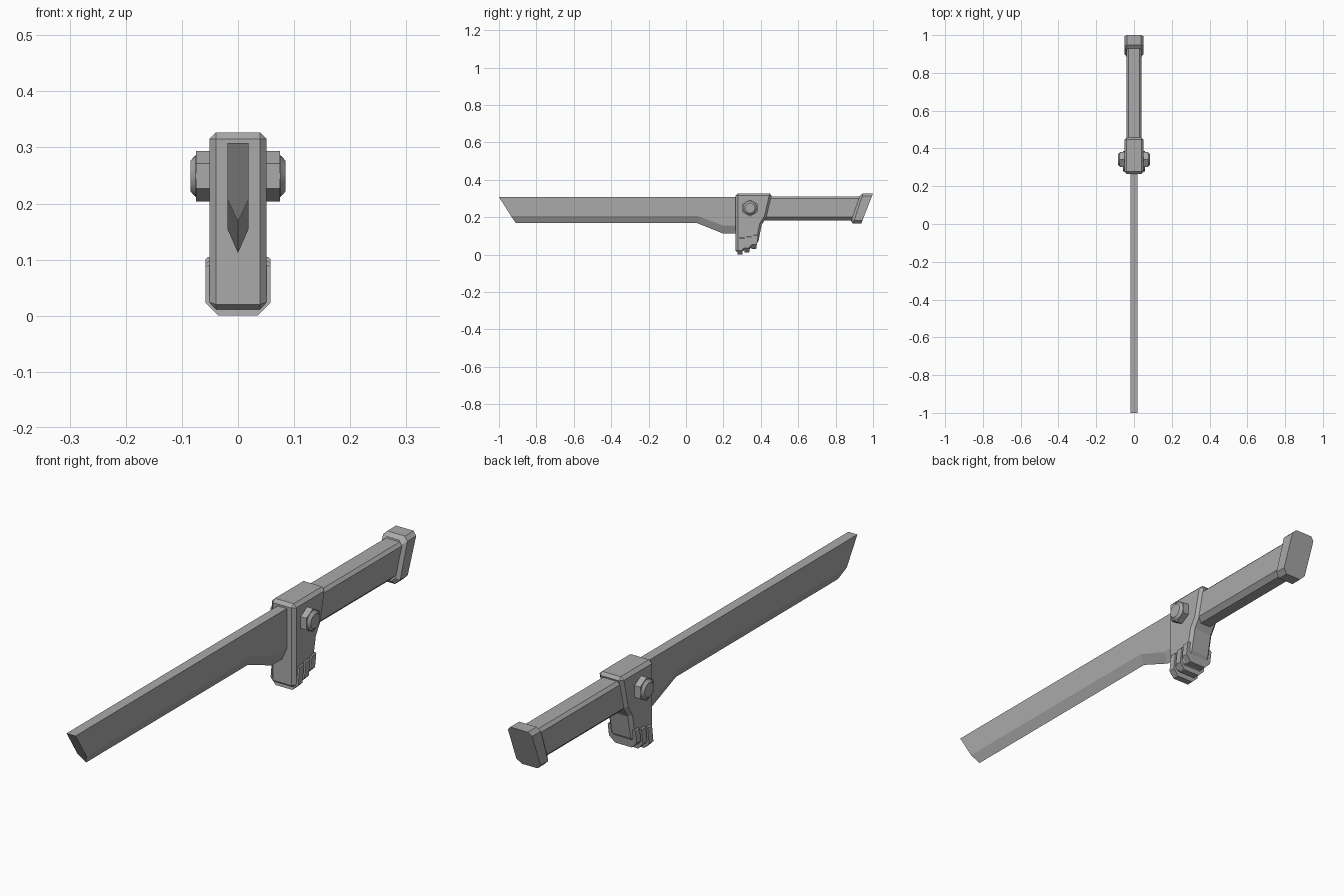
import bpy, bmesh, math
from mathutils import Matrix, Vector

cube = bpy.data.objects.get("Cube")
if cube:
    bpy.data.objects.remove(cube, do_unlink=True)

grey = bpy.data.materials.new("plain grey")
grey.use_nodes = True
colour = (0.4, 0.4, 0.4, 1)
grey.diffuse_color = colour
grey.node_tree.nodes["Principled BSDF"].inputs["Base Color"].default_value = colour


def add_object(name, bm):
    bmesh.ops.recalc_face_normals(bm, faces=bm.faces[:])
    mesh = bpy.data.meshes.new(name)
    bm.to_mesh(mesh)
    bm.free()
    mesh.materials.append(grey)
    obj = bpy.data.objects.new(name, mesh)
    bpy.context.collection.objects.link(obj)
    return obj


def loft(name, rings):
    """Skin a row of matching closed rings and cap both ends."""
    bm = bmesh.new()
    loops = [[bm.verts.new(p) for p in ring] for ring in rings]
    n = len(loops[0])
    for a, b in zip(loops, loops[1:]):
        for i in range(n):
            j = (i + 1) % n
            bm.faces.new((a[i], a[j], b[j], b[i]))
    bm.faces.new(loops[0])
    bm.faces.new(loops[-1][::-1])
    return add_object(name, bm)


def octagon(half, low, high, cut_low, cut_high, y_low, y_high):
    """Chamfered rectangle across the blade axis, leaning from y_low to y_high."""
    c = min(cut_low, cut_high)
    pts = [(half - cut_low, low), (half, low + cut_low), (half, high - cut_high), (half - cut_high, high)]
    pts += [(-x, z) for x, z in reversed(pts)]
    return [(x, y_low + (y_high - y_low) * (z - low) / (high - low), z) for x, z in pts]


def bevel(obj, width):
    mod = obj.modifiers.new("chamfer", "BEVEL")
    mod.width = width
    mod.segments = 1
    mod.limit_method = "ANGLE"
    mod.angle_limit = math.radians(40)


# Blade: flat sides above a V-ground edge that drops near the guard
TOP, HALF = 0.308, 0.019
stations = [(-1, -0.936, -0.91, 0.207, 0.168), (0.06, 0.06, 0.06, 0.207, 0.168),
            (0.2, 0.2, 0.2, 0.155, 0.112), (0.3, 0.3, 0.3, 0.155, 0.112)]
loft("blade", [[(-HALF, yt, TOP), (HALF, yt, TOP), (HALF, ys, shoulder),
                (0, ye, edge), (-HALF, ys, shoulder)]
               for yt, ys, ye, shoulder, edge in stations])

# Guard: side profile extruded across and chamfered
profile = [(0.265, 0.327), (0.46, 0.327), (0.43, 0.2), (0.405, 0.16),
           (0.385, 0.06), (0.34, 0.03), (0.265, 0.008)]
guard = loft("guard", [[(x, y, z) for y, z in profile] for x in (-0.051, 0.051)])
bevel(guard, 0.012)

# Raised ribs wrapped round the foot of the guard
for i, (y, low, high) in enumerate([(0.275, 0.0, 0.09), (0.312, 0.012, 0.097), (0.349, 0.03, 0.105)]):
    loft(f"guard_rib_{i + 1}", [octagon(0.058, low, high, 0.023, 0.004, y + d, y + d + 0.012)
                                for d in (0, 0.026)])

# Handle
loft("handle", [octagon(0.04, 0.183, 0.31, 0.018, 0.011, y, y) for y in (0.4, 0.93)])

# Pommel: leaning cap with a chamfered front rim
loft("pommel", [octagon(0.04, 0.178, 0.315, 0.014, 0.012, 0.882, 0.93),
                octagon(0.051, 0.165, 0.327, 0.018, 0.014, 0.893, 0.947),
                octagon(0.051, 0.165, 0.327, 0.018, 0.014, 0.937, 1.0)])

# Hex nut and round bolt head on both sides
CENTRE = Vector((0, 0.342, 0.249))
for side, sign in (("left", 1), ("right", -1)):
    for part, sides, sections in (("nut", 6, [(0.04, 0.045), (0.075, 0.045)]),
                                  ("bolt_head", 24, [(0.06, 0.037), (0.076, 0.037), (0.085, 0.027)])):
        rings = [[CENTRE + Vector((sign * x, r * math.sin(a), r * math.cos(a)))
                  for a in (math.tau * k / sides for k in range(sides))] for x, r in sections]
        obj = loft(f"{side}_{part}", rings)
        if part == "bolt_head":
            bpy.ops.object.select_all(action="DESELECT")
            obj.select_set(True)
            bpy.context.view_layer.objects.active = obj
            bpy.ops.object.shade_smooth_by_angle(angle=math.radians(30))
